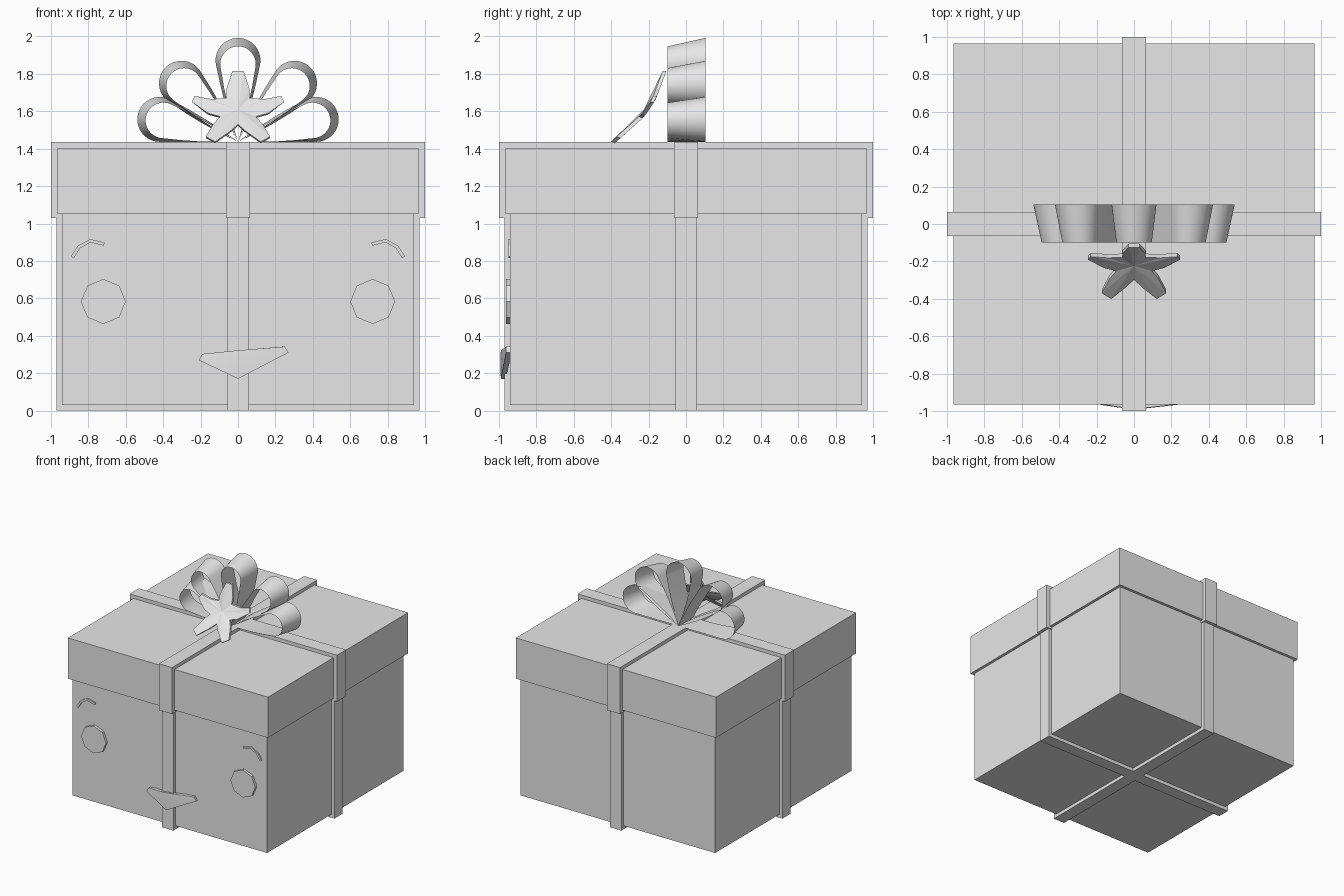
import bpy, bmesh, math
from mathutils import Vector

if "Cube" in bpy.data.objects:
    bpy.data.objects.remove(bpy.data.objects["Cube"])

grey = bpy.data.materials.new("plain grey")
grey.diffuse_color = (0.8, 0.8, 0.8, 1)
grey.use_nodes = True
grey.node_tree.nodes["Principled BSDF"].inputs["Base Color"].default_value = grey.diffuse_color


def make(name, verts, faces, smooth=False):
    me = bpy.data.meshes.new(name)
    me.from_pydata(verts, [], faces)
    bm = bmesh.new()
    bm.from_mesh(me)
    bmesh.ops.recalc_face_normals(bm, faces=bm.faces)
    bm.to_mesh(me)
    bm.free()
    me.materials.append(grey)
    for p in me.polygons:
        p.use_smooth = smooth
    ob = bpy.data.objects.new(name, me)
    bpy.context.collection.objects.link(ob)
    return ob


def box(name, hx, hy, z0, z1):
    v = [(x, y, z) for z in (z0, z1) for x, y in ((-hx, -hy), (hx, -hy), (hx, hy), (-hx, hy))]
    f = [(3, 2, 1, 0), (4, 5, 6, 7)] + [(i, (i + 1) % 4, (i + 1) % 4 + 4, i + 4) for i in range(4)]
    return make(name, v, f)


def prism(name, front, back, smooth=False):
    n = len(front)
    f = [tuple(range(n)), tuple(range(2 * n - 1, n - 1, -1))]
    f += [(i, (i + 1) % n, (i + 1) % n + n, i + n) for i in range(n)]
    return make(name, front + back, f, smooth)


# Box, lid and the crossed ribbons
box("box_body", 0.94, 0.94, 0.03, 1.06)
box("lid", 0.965, 0.965, 1.05, 1.405)
box("body_ribbon_across", 0.97, 0.055, 0, 1.05)
box("body_ribbon_front_back", 0.055, 0.97, 0, 1.05)
box("lid_ribbon_across", 1.0, 0.063, 1.03, 1.435)
box("lid_ribbon_front_back", 0.063, 1.0, 1.03, 1.435)

# Octagonal cheeks and bent brows
brow = [Vector(p) for p in ((0.885, 0.82), (0.85, 0.875), (0.79, 0.908), (0.715, 0.89))]
for side, s in (("left", -1), ("right", 1)):
    ring = [(s * 0.72 + 0.12 * math.cos(i * math.pi / 4), 0.583 + 0.12 * math.sin(i * math.pi / 4))
            for i in range(8)]
    prism("cheek_" + side, [(x, -0.962, z) for x, z in ring], [(x, -0.935, z) for x, z in ring])
    inner, outer = [], []
    for i, p in enumerate(brow):
        d = brow[min(i + 1, 3)] - brow[max(i - 1, 0)]
        n = Vector((d.y, -d.x)).normalized() * 0.009
        outer.append(p + n)
        inner.append(p - n)
    v, f = [], []
    for y in (-0.95, -0.935):
        v += [(s * p.x, y, p.y) for p in outer + inner]
    for i in range(3):
        f += [(i, i + 1, i + 5, i + 4), (i + 8, i + 12, i + 13, i + 9),
              (i, i + 8, i + 9, i + 1), (i + 4, i + 5, i + 13, i + 12)]
    f += [(0, 4, 12, 8), (3, 11, 15, 7)]
    make("brow_" + side, v, f)

# Lopsided wedge bent around the front ribbon
outline = [(-0.21, 0.27), (-0.19, 0.303), (0, 0.322), (0.25, 0.342), (0.27, 0.31), (0, 0.17)]
front = [(x, -0.99 if x == 0 else -0.962, z) for x, z in outline]
mouth_back = [(x * 0.98, -0.965 if x == 0 else -0.93, z) for x, z in outline]
front.append((0.0, -0.993, 0.27))
verts = front + mouth_back
faces = [(i, (i + 1) % 6, 6) for i in range(6)]
faces += [(i, i + 7, (i + 1) % 6 + 7, (i + 1) % 6) for i in range(6)]
faces += [(12, 9, 8, 7), (12, 11, 10, 9)]
mouth = make("mouth", verts, faces)
bpy.context.view_layer.objects.active = mouth
mouth.select_set(True)
bpy.ops.object.shade_smooth_by_angle(angle=math.radians(40))
mouth.select_set(False)


# Bow: teardrop loops that widen toward the back
def teardrop(center, radius, angle, steps=28):
    """Loop from the knot, around a circle tangent to its sides, and back."""
    t = math.asin(radius / center)
    tangent = math.pi / 2 + t
    pts = []
    for i in range(steps + 1):
        a = -tangent + 2 * tangent * i / steps
        pts.append((center + radius * math.cos(a), radius * math.sin(a)))
    # sides bulge slightly on the way to the knot
    lead = [(pts[0][0] * k, pts[0][1] * (k + 0.35 * k * (1 - k))) for k in (0.0, 0.25, 0.5, 0.75)]
    tail = [(x, -z) for x, z in reversed(lead)]
    c, s = math.cos(angle), math.sin(angle)
    return [(x * c - z * s, max(1.437, 1.437 + x * s + z * c)) for x, z in lead + pts + tail]


for i, deg in enumerate((16, 46, 90, 134, 164)):
    a = math.radians(deg)
    near = teardrop(0.415, 0.095, a)
    far = teardrop(0.435, 0.12, a)
    n = len(near)
    v = [(x, -0.10, z) for x, z in near] + [(x, 0.103, z) for x, z in far]
    make("bow_loop_%d" % (i + 1), v, [(k, k + 1, k + 1 + n, k + n) for k in range(n - 1)], True)

# Five-petal flower leaning back against the bow
lean = [(1.42, -0.41), (1.445, -0.385), (1.52, -0.30), (1.58, -0.235), (1.66, -0.175), (1.82, -0.115)]


def depth(z):
    for (z0, y0), (z1, y1) in zip(lean, lean[1:]):
        if z <= z1:
            return y0 + (y1 - y0) * (z - z0) / (z1 - z0)
    return lean[-1][1]


half = [(0.03, 1.815), (0.062, 1.72), (0.062, 1.672), (0.14, 1.665), (0.232, 1.682), (0.247, 1.65),
        (0.16, 1.59), (0.095, 1.572), (0.13, 1.535), (0.172, 1.465), (0.122, 1.437), (0.04, 1.495)]
rim = half + [(0, 1.53)] + [(-x, z) for x, z in reversed(half)]
n = len(rim)
verts = [(x, depth(z) - 0.008, z) for x, z in rim] + [(0, depth(1.61) - 0.012, 1.61)]
verts += [(x, depth(z) + 0.012, z + (-0.008 if z < 1.6 else 0)) for x, z in rim]
verts += [(0, depth(1.61) + 0.012, 1.605)]
faces = []
for i in range(n):
    j = (i + 1) % n
    faces += [(i, j, n), (j + n + 1, i + n + 1, 2 * n + 1), (i, i + n + 1, j + n + 1, j)]
make("flower", verts, faces)
